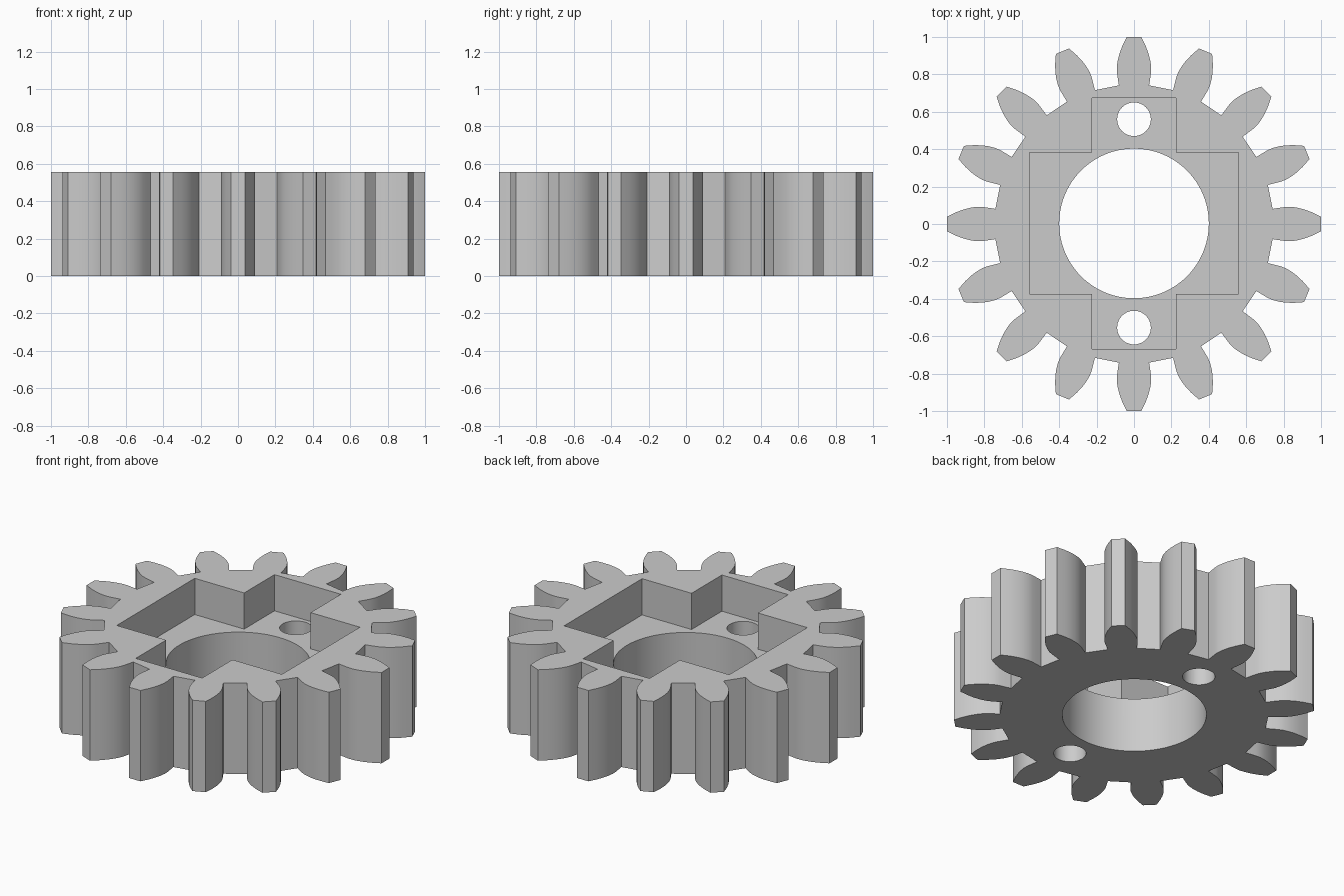
import bpy
import bmesh
from math import sin, cos, pi, radians
from mathutils import Matrix, Vector

if "Cube" in bpy.data.objects:
    bpy.data.objects.remove(bpy.data.objects["Cube"], do_unlink=True)

HEIGHT = 0.557
FLOOR = 0.335        # bottom of the cross-shaped pocket
TEETH = 16
SHIFT = 0.003        # pocket and holes sit slightly towards the back

grey = bpy.data.materials.new("plain_grey")
grey.use_nodes = True
grey.diffuse_color = (0.6, 0.6, 0.6, 1)
grey.node_tree.nodes["Principled BSDF"].inputs["Base Color"].default_value = (0.6, 0.6, 0.6, 1)


def prism(name, outline, z0, z1):
    """Extrude a counter-clockwise outline from z0 to z1."""
    bm = bmesh.new()
    base = bm.faces.new([bm.verts.new((p[0], p[1], z0)) for p in outline])
    top = bmesh.ops.extrude_face_region(bm, geom=[base], use_keep_orig=True)["geom"]
    bmesh.ops.translate(bm, vec=(0, 0, z1 - z0),
                        verts=[v for v in top if isinstance(v, bmesh.types.BMVert)])
    bmesh.ops.recalc_face_normals(bm, faces=bm.faces)
    mesh = bpy.data.meshes.new(name)
    bm.to_mesh(mesh)
    bm.free()
    obj = bpy.data.objects.new(name, mesh)
    bpy.context.collection.objects.link(obj)
    mesh.materials.append(grey)
    return obj


def circle(radius, y, n):
    return [(radius * cos(2 * pi * i / n), y + radius * sin(2 * pi * i / n)) for i in range(n)]


# Gear body: one tooth profile (half width, radius) repeated around the axis
flank = [(0.081, 0.741), (0.086, 0.775), (0.091, 0.81), (0.092, 0.84), (0.087, 0.875),
         (0.078, 0.91), (0.063, 0.95), (0.038, 1.0)]
tooth = flank + [(-x, y) for x, y in reversed(flank)]
outline = []
for i in range(TEETH):
    turn = Matrix.Rotation(2 * pi * i / TEETH, 2)
    outline += [turn @ Vector(p) for p in tooth]
gear = prism("gear", outline, 0, HEIGHT)

# Cutters: cross pocket, central bore and two bolt holes
quarter = [(0.56, 0.378), (0.225, 0.378), (0.225, 0.672)]
cross = quarter + [(-x, y) for x, y in reversed(quarter)]
cross += [(-x, -y) for x, y in cross]
cross = [(x, y + SHIFT) for x, y in cross]
cutters = [
    prism("pocket_cutter", cross, FLOOR, HEIGHT + 0.1),
    prism("bore_cutter", circle(0.4, SHIFT, 96), -0.1, HEIGHT + 0.2),
]
for side, y in (("back", 0.557), ("front", -0.557)):
    cutters.append(prism(side + "_hole_cutter", circle(0.09, y + SHIFT, 48), -0.1, HEIGHT + 0.2))

bpy.ops.object.select_all(action="DESELECT")
bpy.context.view_layer.objects.active = gear
gear.select_set(True)
for cutter in cutters:
    cutter.hide_render = True
    mod = gear.modifiers.new(cutter.name, "BOOLEAN")
    mod.operation = "DIFFERENCE"
    mod.solver = "EXACT"
    mod.object = cutter
    bpy.ops.object.modifier_apply(modifier=mod.name)
    bpy.data.objects.remove(cutter, do_unlink=True)

# Smooth flanks and bores, crisp edges
bpy.ops.object.shade_smooth_by_angle(angle=radians(20))
